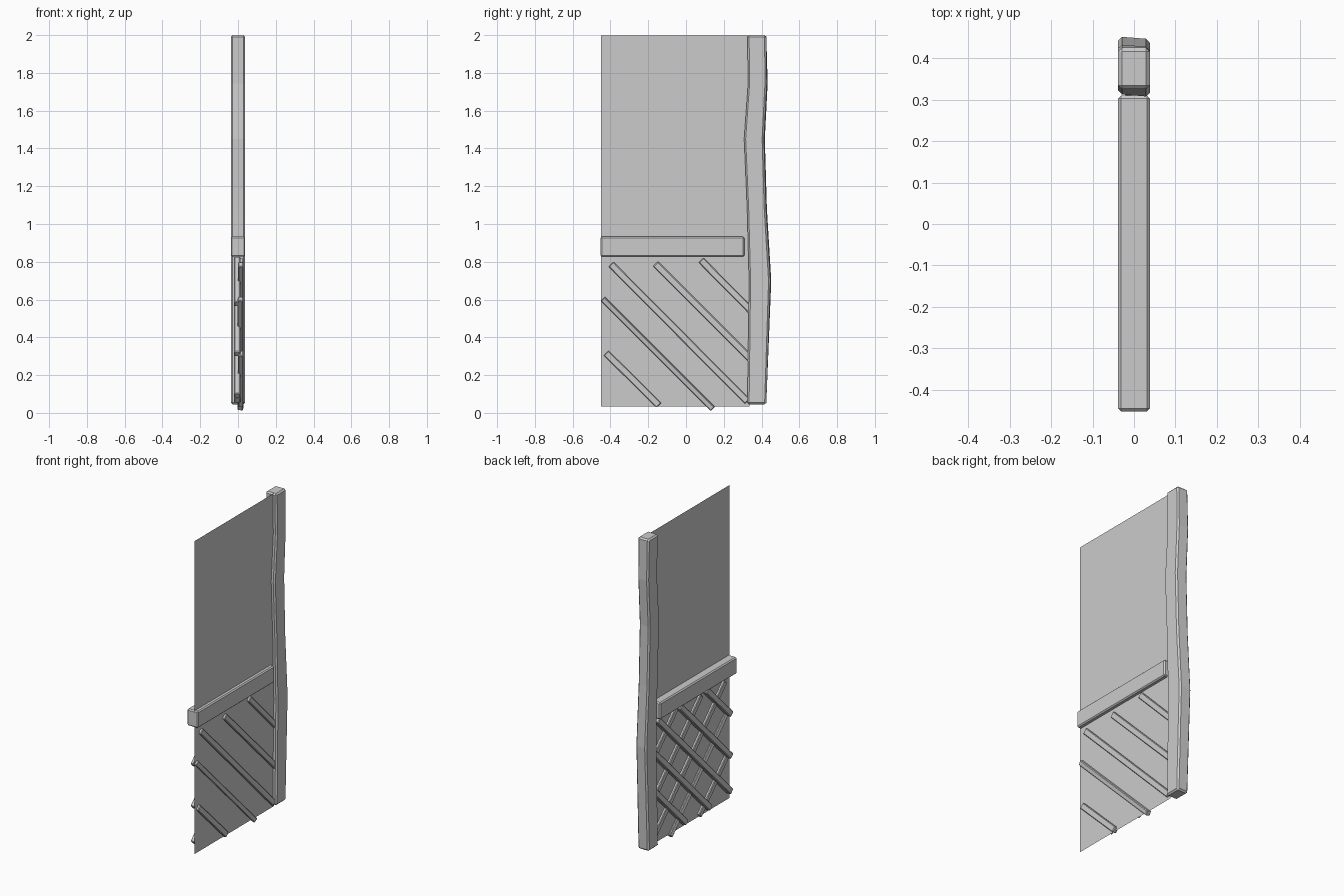
import bpy, bmesh
from math import atan2, hypot
from mathutils import Matrix, Vector

cube = bpy.data.objects.get("Cube")
if cube:
    bpy.data.objects.remove(cube, do_unlink=True)

grey = bpy.data.materials.new("plain_grey")
grey.use_nodes = True
GREY = (0.6, 0.6, 0.6, 1)
grey.diffuse_color = GREY
grey.node_tree.nodes["Principled BSDF"].inputs["Base Color"].default_value = GREY


def finish(name, bm, bevel=0):
    """Turn a bmesh into an object, with chamfered edges if wanted."""
    bmesh.ops.recalc_face_normals(bm, faces=bm.faces[:])
    mesh = bpy.data.meshes.new(name)
    bm.to_mesh(mesh)
    bm.free()
    mesh.materials.append(grey)
    obj = bpy.data.objects.new(name, mesh)
    bpy.context.collection.objects.link(obj)
    if bevel:
        mod = obj.modifiers.new("Bevel", "BEVEL")
        mod.width = bevel
        mod.segments = 1
        mod.limit_method = "ANGLE"
    return obj


def beam(name, start, end, x, width, depth, bevel, roll=0):
    """Box beam running between two (y, z) points at a given x."""
    dy, dz = end[0] - start[0], end[1] - start[1]
    mid = Vector((x, (start[0] + end[0]) / 2, (start[1] + end[1]) / 2))
    matrix = (Matrix.Translation(mid) @ Matrix.Rotation(atan2(dz, dy), 4, "X")
              @ Matrix.Rotation(roll, 4, "Y")
              @ Matrix.Diagonal((depth, hypot(dy, dz), width, 1)))
    bm = bmesh.new()
    bmesh.ops.create_cube(bm, size=1, matrix=matrix)
    return finish(name, bm, bevel)


# Thin wall sheet
bm = bmesh.new()
sheet = [(-0.45, 0.034), (0.335, 0.034), (0.335, 1.997), (-0.45, 1.997)]
bm.faces.new([bm.verts.new((0.014, y, z)) for y, z in sheet])
finish("wall_sheet", bm)

# Crooked post: rings of (z, front y, back y) joined into a loft
post = [(0.045, 0.325, 0.425), (0.7, 0.336, 0.449), (1.08, 0.326, 0.426),
        (1.45, 0.31, 0.415), (1.745, 0.331, 0.43), (2.0, 0.325, 0.425)]
bm = bmesh.new()
rings = []
for z, front, back in post:
    skew = 0.003 if 0.1 < z < 1.9 else 0
    corners = [(-0.038, front + skew), (0.038, front - skew),
               (0.038, back - skew), (-0.038, back + skew)]
    rings.append([bm.verts.new((x, y, z)) for x, y in corners])
for low, high in zip(rings, rings[1:]):
    for i in range(4):
        j = (i + 1) % 4
        bm.faces.new((low[i], low[j], high[j], high[i]))
bm.faces.new(rings[0])
bm.faces.new(rings[-1])
finish("crooked_post", bm, 0.009)

# Horizontal rail
beam("rail", (-0.452, 0.88), (0.31, 0.88), 0, 0.105, 0.076, 0.007)

# Lattice slats falling toward the post: start, end, roll
falling = [((-0.397, 0.787), (0.325, 0.06), 0), ((-0.161, 0.789), (0.345, 0.283), 0),
           ((0.08, 0.808), (0.345, 0.54), 0), ((-0.44, 0.605), (0.143, 0.022), 0.25),
           ((-0.423, 0.317), (-0.143, 0.04), 0)]
for i, (start, end, roll) in enumerate(falling):
    beam(f"falling_slat_{i + 1}", start, end, 0.014, 0.036 if not roll else 0.03,
         0.028, 0.004, roll)

# Lattice slats rising toward the post, behind the falling ones
for i, offset in enumerate((1.005, 0.741, 0.52, 0.29, 0.05)):
    y0 = max(-0.43, 0.065 - offset)
    y1 = min(0.335, 0.815 - offset)
    beam(f"rising_slat_{i + 1}", (y0, y0 + offset), (y1, y1 + offset),
         -0.004, 0.036, 0.034, 0.004)
